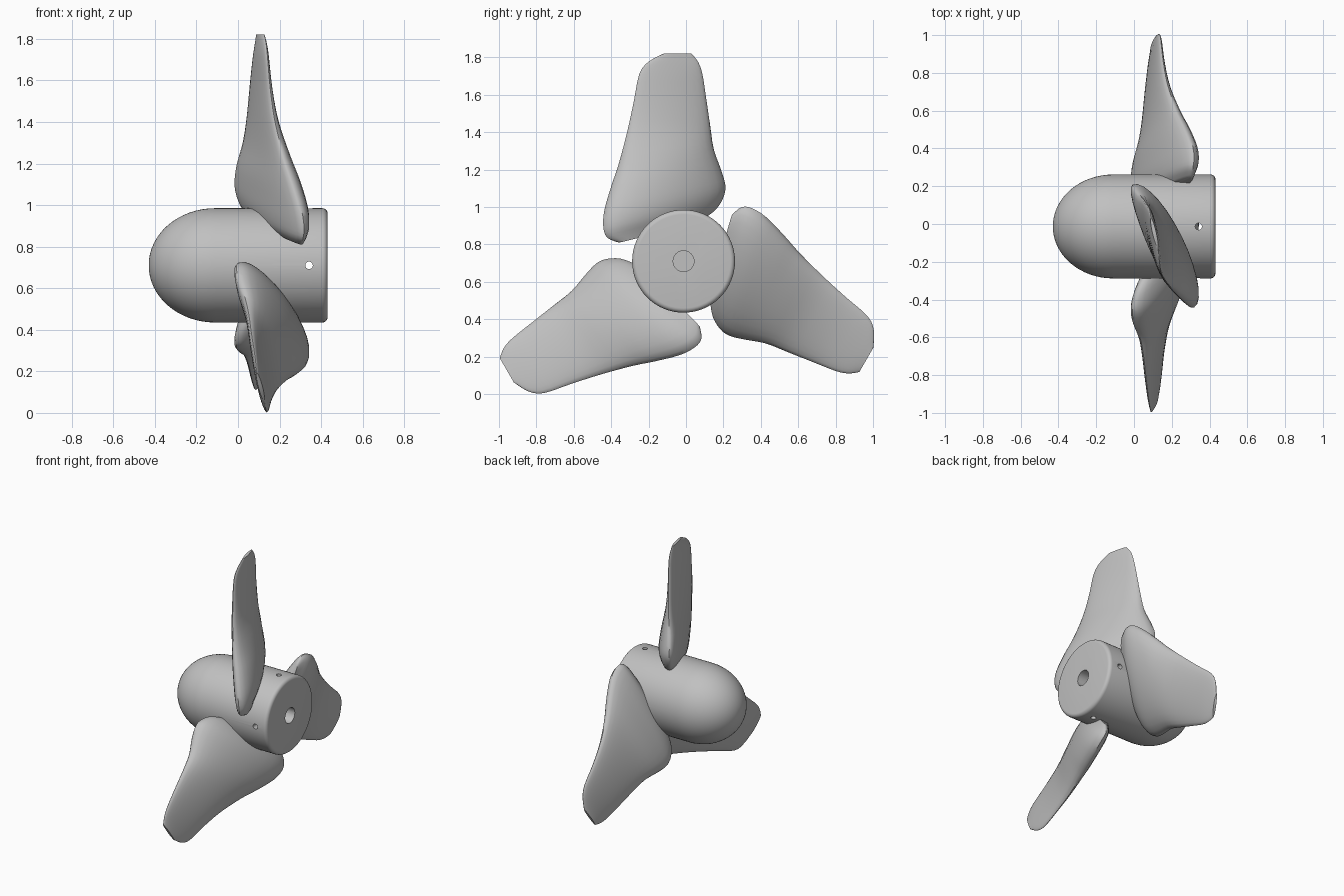
import bpy, bmesh, math
from mathutils import Vector, Matrix

cube = bpy.data.objects.get("Cube")
if cube:
    bpy.data.objects.remove(cube, do_unlink=True)

AXIS = Vector((0, -0.013, 0.71))   # hub axis runs along x through this point

grey = bpy.data.materials.new("plain grey")
grey.use_nodes = True
colour = (0.53, 0.53, 0.53, 1)
grey.diffuse_color = colour
grey.node_tree.nodes["Principled BSDF"].inputs["Base Color"].default_value = colour


def make_object(name, bm, angle=40):
    bmesh.ops.recalc_face_normals(bm, faces=bm.faces)
    mesh = bpy.data.meshes.new(name)
    bm.to_mesh(mesh)
    bm.free()
    mesh.materials.append(grey)
    ob = bpy.data.objects.new(name, mesh)
    bpy.context.collection.objects.link(ob)
    smooth(ob, angle)
    return ob


def smooth(ob, angle):
    bpy.ops.object.select_all(action="DESELECT")
    ob.select_set(True)
    bpy.context.view_layer.objects.active = ob
    bpy.ops.object.shade_smooth_by_angle(angle=math.radians(angle))


def skin(bm, rings):
    """Bridge closed rings of points and cap both ends."""
    loops = [[bm.verts.new(p) for p in ring] for ring in rings]
    n = len(loops[0])
    for a, b in zip(loops, loops[1:]):
        for i in range(n):
            j = (i + 1) % n
            bm.faces.new((a[i], a[j], b[j], b[i]))
    bm.faces.new(loops[0])
    bm.faces.new(loops[-1])


# Hub: domed nose, straight barrel, rounded rear rim
R, NOSE, DOME, REAR, RIM = 0.275, -0.43, 0.32, 0.431, 0.025
profile = []
for i in range(1, 17):
    a = math.pi / 2 * i / 16
    profile.append((NOSE + DOME * (1 - math.cos(a)), R * math.sin(a)))
for i in range(6):
    a = math.pi / 2 * i / 5
    profile.append((REAR - RIM * (1 - math.sin(a)), R - RIM * (1 - math.cos(a))))
bm = bmesh.new()
SEG = 64
skin(bm, [[AXIS + Vector((x, r * math.cos(k * math.tau / SEG), r * math.sin(k * math.tau / SEG)))
           for k in range(SEG)] for x, r in profile])
hub = make_object("hub", bm)


# Shaft bore and the two cross-drilled pin holes
def drill(name, radius, depth, centre, rotation):
    cutter_bm = bmesh.new()
    bmesh.ops.create_cone(cutter_bm, cap_ends=True, segments=24, radius1=radius, radius2=radius,
                          depth=depth, matrix=Matrix.Translation(AXIS + Vector(centre)) @ rotation)
    cutter = make_object(name, cutter_bm)
    cutter.hide_render = True
    mod = hub.modifiers.new(name, "BOOLEAN")
    mod.operation = "DIFFERENCE"
    mod.solver = "EXACT"
    mod.object = cutter
    bpy.context.view_layer.objects.active = hub
    bpy.ops.object.modifier_apply(modifier=name)
    bpy.data.objects.remove(cutter, do_unlink=True)


quarter = math.pi / 2
drill("shaft_bore", 0.056, 0.6, (0.431, 0, 0), Matrix.Rotation(quarter, 4, "Y"))
drill("pin_hole_vertical", 0.018, 1, (0.342, 0, 0), Matrix.Identity(4))
drill("pin_hole_across", 0.018, 1, (0.342, 0, 0), Matrix.Rotation(quarter, 4, "X"))
smooth(hub, 40)

# Blade stations from root to tip:
# trailing edge xyz, leading edge xyz, bulge towards the rear, bulge towards the nose
stations = [
    (.305, -.36, .81, .06, .10, .94, .05, .03),
    (.312, -.42, .835, .02, .165, .995, .08, .045),
    (.318, -.442, .89, -.003, .20, 1.06, .105, .058),
    (.305, -.437, .98, -.008, .207, 1.12, .115, .062),
    (.265, -.4, 1.11, .005, .185, 1.2, .108, .06),
    (.222, -.36, 1.23, .035, .148, 1.31, .085, .05),
    (.178, -.315, 1.4, .052, .13, 1.43, .052, .038),
    (.155, -.28, 1.56, .065, .108, 1.58, .033, .03),
    (.142, -.25, 1.71, .078, .088, 1.71, .023, .023),
    (.135, -.2, 1.777, .085, .065, 1.775, .016, .016),
    (.125, -.12, 1.82, .09, .03, 1.82, .01, .01),
]


def spline(rows, steps):
    """Smooth curve through every row."""
    out = []
    for i in range(len(rows) - 1):
        p0, p1 = rows[max(i - 1, 0)], rows[i]
        p2, p3 = rows[i + 1], rows[min(i + 2, len(rows) - 1)]
        for s in range(steps):
            t = s / steps
            out.append([b + t / 2 * (c - a + t * (2 * a - 5 * b + 4 * c - d + t * (3 * (b - c) + d - a)))
                        for a, b, c, d in zip(p0, p1, p2, p3)])
    return out + [list(rows[-1])]


def blade_rings(count=28):
    rings = []
    for row in spline(stations, 3):
        trail, lead = Vector(row[:3]), Vector(row[3:6])
        normal = (lead - trail).cross(Vector((0, 0, 1))).normalized()
        middle, half = (trail + lead) / 2, (lead - trail) / 2
        ring = []
        for k in range(count):
            a = k * math.tau / count
            bulge = row[6] if math.sin(a) > 0 else row[7]
            ring.append(middle + half * math.cos(a) + normal * bulge * math.sin(a))
        rings.append(ring)
    return rings


# Three twisted blades spaced evenly around the hub
for index, name in enumerate(("upper_blade", "front_blade", "rear_blade")):
    turn = Matrix.Rotation(index * math.tau / 3, 3, "X")
    bm = bmesh.new()
    skin(bm, [[AXIS + turn @ (p - AXIS) for p in ring] for ring in blade_rings()])
    make_object(name, bm, 50)
